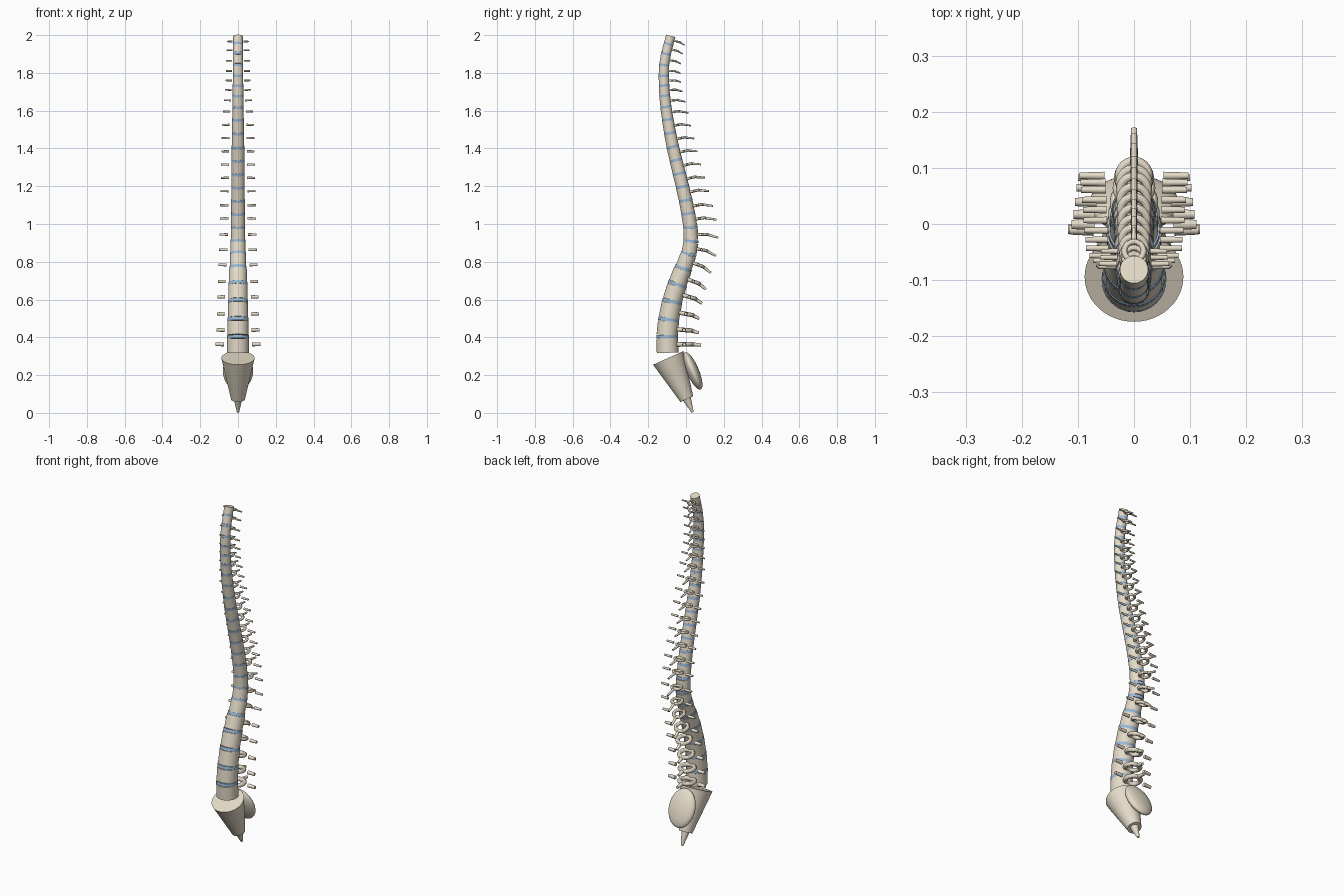
import bpy
from mathutils import Vector, Matrix

if "Cube" in bpy.data.objects:
    bpy.data.objects.remove(bpy.data.objects["Cube"])


def material(name, rgb):
    m = bpy.data.materials.new(name)
    m.diffuse_color = (*rgb, 1)
    m.use_nodes = True
    m.node_tree.nodes["Principled BSDF"].inputs["Base Color"].default_value = m.diffuse_color
    return m


BONE = material("bone", (0.78, 0.71, 0.58))
DISC = material("disc_blue", (0.33, 0.50, 0.69))


def finish(name, mat):
    o = bpy.context.object
    o.name = name
    o.data.materials.append(mat)
    bpy.ops.object.shade_smooth_by_angle()
    return o


def cone(name, a, b, ra, rb, mat=BONE, sides=32):
    a, b = Vector(a), Vector(b)
    d = b - a
    bpy.ops.mesh.primitive_cone_add(
        vertices=sides, radius1=ra, radius2=rb, depth=d.length,
        location=(a + b) / 2, rotation=d.to_track_quat('Z', 'Y').to_euler())
    return finish(name, mat)


def lerp(table, z):
    if z <= table[0][0]:
        return table[0][1]
    for (z0, v0), (z1, v1) in zip(table, table[1:]):
        if z <= z1:
            return v0 + (v1 - v0) * (z - z0) / (z1 - z0)
    return table[-1][1]


# S-shaped centre line and sizes, all against height
CURVE = [(0.3, -0.096), (0.36, -0.099), (0.42, -0.1), (0.5, -0.091),
         (0.6, -0.071), (0.7, -0.04), (0.8, 0.0), (0.85, 0.017), (0.9, 0.026),
         (0.95, 0.027), (1.0, 0.021), (1.1, 0.004), (1.2, -0.019),
         (1.3, -0.044), (1.4, -0.068), (1.5, -0.088), (1.6, -0.104),
         (1.7, -0.115), (1.8, -0.118), (1.85, -0.115), (1.9, -0.106),
         (2.0, -0.08), (2.1, -0.054)]
RADIUS = [(0.35, 0.058), (0.5, 0.055), (0.7, 0.05), (0.8, 0.043), (0.9, 0.039),
          (1.0, 0.037), (1.4, 0.033), (1.7, 0.028), (2.0, 0.025)]
SIDE_OUT = [(0.36, 0.118), (0.7, 0.106), (0.95, 0.097), (1.53, 0.085),
            (1.7, 0.068), (2.0, 0.058)]
SIDE_IN = [(0.36, 0.074), (0.7, 0.068), (0.95, 0.052), (1.53, 0.045),
           (1.7, 0.034), (2.0, 0.028)]
SPINE_LEN = [(0.36, 0.09), (0.5, 0.075), (0.8, 0.08), (1.0, 0.09), (1.2, 0.076),
             (1.6, 0.07), (1.75, 0.05), (2.0, 0.045)]
SPINE_DROP = [(0.4, 0.13), (0.6, 0.32), (1.8, 0.33), (2.0, 0.28)]


def on_curve(z):
    return Vector((0, lerp(CURVE, z), z))


def slope(z):
    return (lerp(CURVE, z + 0.045) - lerp(CURVE, z - 0.045)) / 0.09


# heights of the 24 vertebrae side processes, bottom to top
heights = [0.365, 0.44, 0.525, 0.615, 0.695, 0.78, 0.86, 0.945, 1.03, 1.1,
           1.175, 1.245, 1.315, 1.385, 1.455, 1.525, 1.595, 1.655, 1.71, 1.76,
           1.81, 1.865, 1.92, 1.972]
centres = [z + slope(z) * 1.55 * lerp(RADIUS, z) for z in heights]
centres[0] = 0.36
centres[-1] = 1.976
mids = [0.318] + [(a + b) / 2 for a, b in zip(centres, centres[1:])] + [1.996]

for i, z in enumerate(centres):
    r = lerp(RADIUS, z)
    c = on_curve(z)
    s = slope(z)
    up = Vector((0, s, 1)).normalized()
    back = Vector((0, 1, -s)).normalized()
    half = 0.004 + 0.08 * r
    # vertebral body
    lo = on_curve(mids[i] + (half if i else 0))
    hi = on_curve(mids[i + 1] - (half if i < 23 else 0))
    cone(f"vertebra_body_{i}", lo, hi, r, r)
    # disc above the body
    if i < 23:
        m = mids[i + 1]
        axis = (on_curve(centres[i + 1]) - c).normalized() * (half + 0.0005)
        rd = lerp(RADIUS, m) * 1.01
        cone(f"disc_{i}", on_curve(m) - axis, on_curve(m) + axis, rd, rd, DISC)
    # neural arch ring
    ring = c + back * 1.55 * r
    rot = Matrix((Vector((1, 0, 0)), back, up)).transposed().to_euler()
    bpy.ops.mesh.primitive_torus_add(
        location=ring, rotation=rot, major_radius=0.68 * r,
        minor_radius=0.21 * r, major_segments=32, minor_segments=12)
    finish(f"arch_{i}", BONE)
    # spinous process
    way = (back - up * lerp(SPINE_DROP, z)).normalized()
    cone(f"spinous_process_{i}", ring + back * 0.6 * r,
         ring + back * 0.6 * r + way * (lerp(SPINE_LEN, z) - 0.6 * r),
         0.2 * r, 0.14 * r, sides=16)
    # transverse processes
    for side, label in ((1, "left"), (-1, "right")):
        cone(f"transverse_process_{label}_{i}",
             ring + Vector((side * lerp(SIDE_IN, z), 0, 0)),
             ring + Vector((side * lerp(SIDE_OUT, z), 0, 0)),
             0.19 * r, 0.15 * r, sides=16)

# sacrum, its rear plate and tailbone
cone("sacrum", (0, 0.004, 0.073), (0, -0.094, 0.291), 0.037, 0.088, sides=48)
cone("tailbone", (0, -0.002, 0.09), (0, 0.035, 0.003), 0.026, 0.006)
bpy.ops.mesh.primitive_uv_sphere_add(segments=32, ring_count=20, radius=1,
                                     location=(0, 0.036, 0.222),
                                     rotation=(0.4, 0, 0))
bpy.context.object.scale = (0.08, 0.032, 0.107)
finish("sacrum_plate", BONE)
